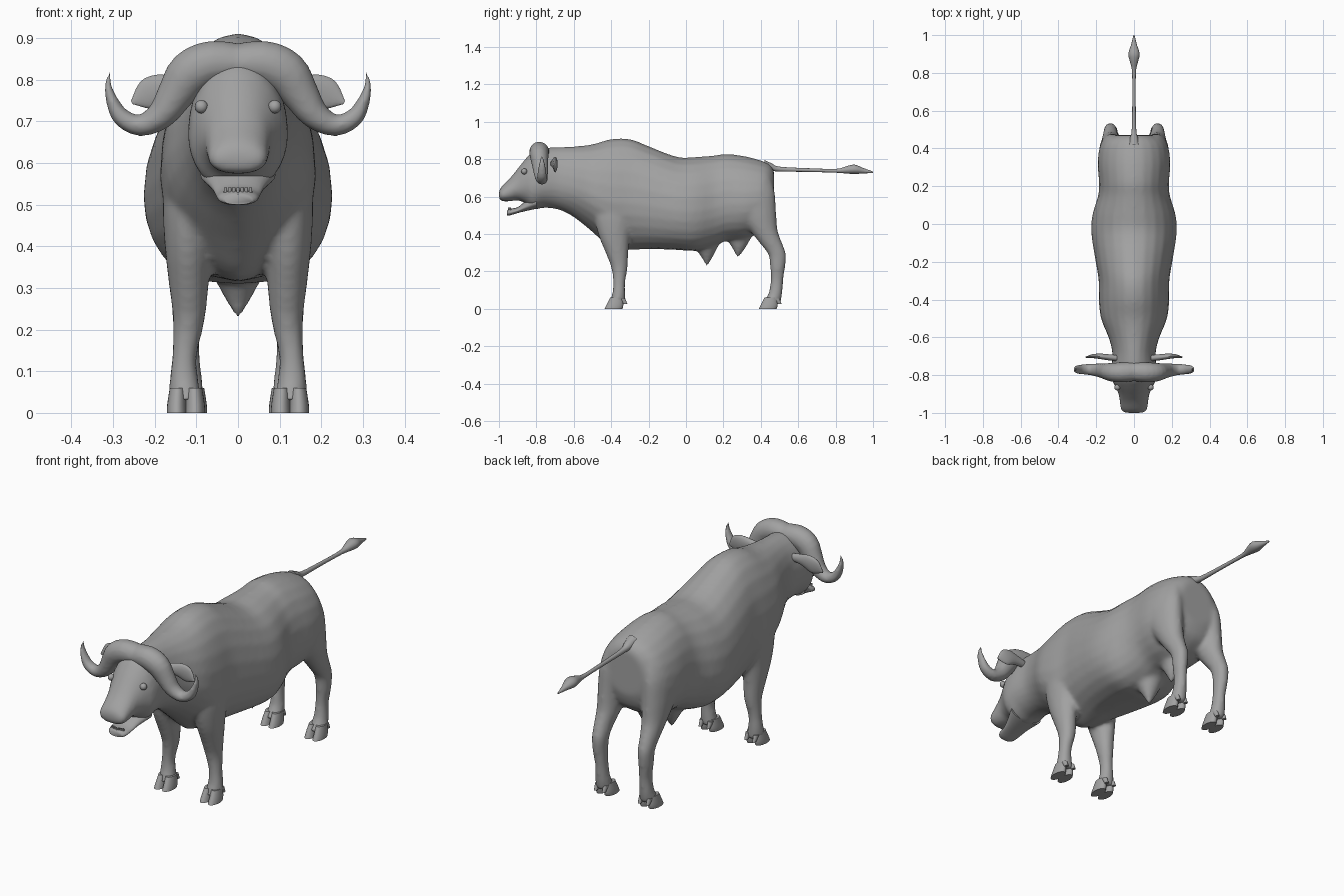
import bpy, bmesh, math
from mathutils import Vector

cube = bpy.data.objects.get("Cube")
if cube:
    bpy.data.objects.remove(cube, do_unlink=True)

grey = bpy.data.materials.new("hide grey")
grey.use_nodes = True
grey.diffuse_color = (0.36, 0.36, 0.36, 1)
grey.node_tree.nodes["Principled BSDF"].inputs["Base Color"].default_value = grey.diffuse_color

X, Y, Z = Vector((1, 0, 0)), Vector((0, 1, 0)), Vector((0, 0, 1))
SIDES = 24


def spline(rows, steps=3):
    """Smoothly interpolate rows of numbers."""
    out = []
    for i in range(len(rows) - 1):
        a, b, c, d = (rows[max(0, min(len(rows) - 1, i + k))] for k in (-1, 0, 1, 2))
        for s in range(steps):
            t = s / steps
            out.append([q + t * ((r - p) + t * ((2 * p - 5 * q + 4 * r - u) + t * (3 * (q - r) + u - p))) / 2
                        for p, q, r, u in zip(a, b, c, d)])
    return out + [list(rows[-1])]


def skin(bm, rings):
    """Bridge rings of points into a closed tube."""
    loops = [[bm.verts.new(p) for p in ring] for ring in rings]
    for a, b in zip(loops, loops[1:]):
        n = len(a)
        for i in range(n):
            bm.faces.new((a[i], a[(i + 1) % n], b[(i + 1) % n], b[i]))
    bm.faces.new(loops[0])
    bm.faces.new(loops[-1])


def ellipse(centre, u, v, n=SIDES):
    angles = [math.tau * i / n for i in range(n)]
    return [Vector(centre) + u * math.cos(a) + v * math.sin(a) for a in angles]


def trunk(bm, rows):
    """Loft along y from rows of y, bottom, top, half width, underside sharpness."""
    rings = []
    for y, low, high, wide, sharp in spline(rows):
        mid = low + 0.42 * (high - low)
        ring = []
        for i in range(SIDES):
            a = math.tau * i / SIDES
            c, s = math.cos(a), math.sin(a)
            if s < 0:
                c = math.copysign(abs(c) ** sharp, c)
            ring.append((wide * c, y, mid + s * (high - mid if s > 0 else mid - low)))
        rings.append(ring)
    skin(bm, rings)


def limb(bm, rows, side=1):
    """Upright loft from rows of x, z, front y, back y, half width."""
    skin(bm, [ellipse((side * x, (f + b) / 2, z), X * w, Y * (b - f) / 2)
              for x, z, f, b, w in spline(rows)])


def branch(bm, rows, side=1):
    """Loft along a path in the xz plane from rows of x, y, z, depth, thickness."""
    rows = spline(rows)
    pts = [Vector((side * r[0], r[1], r[2])) for r in rows]
    rings = []
    for i, r in enumerate(rows):
        along = (pts[min(i + 1, len(pts) - 1)] - pts[max(i - 1, 0)]).normalized()
        rings.append(ellipse(pts[i], Y * r[3], along.cross(Y).normalized() * r[4], 16))
    skin(bm, rings)


def make(name, bm, voxel=0):
    bmesh.ops.recalc_face_normals(bm, faces=bm.faces)
    mesh = bpy.data.meshes.new(name)
    bm.to_mesh(mesh)
    bm.free()
    mesh.materials.append(grey)
    obj = bpy.data.objects.new(name, mesh)
    bpy.context.collection.objects.link(obj)
    if voxel:
        remesh = obj.modifiers.new("blend", "REMESH")
        remesh.mode = "VOXEL"
        remesh.voxel_size = voxel
        remesh.use_smooth_shade = True
        soft = obj.modifiers.new("soften", "SMOOTH")
        soft.factor, soft.iterations = 0.5, 6
    bpy.ops.object.select_all(action="DESELECT")
    bpy.context.view_layer.objects.active = obj
    obj.select_set(True)
    bpy.ops.object.shade_smooth_by_angle(angle=math.radians(50))
    return obj


# Body: head, neck, barrel and legs blended into one skin
bm = bmesh.new()
trunk(bm, [
    (-1.0, .59, .63, .05, .8), (-.985, .575, .655, .07, .8), (-.94, .575, .70, .076, .8),
    (-.9, .58, .75, .082, .8), (-.86, .565, .80, .1, .8), (-.82, .53, .84, .118, .9),
    (-.76, .54, .86, .12, 1), (-.68, .53, .865, .115, 1), (-.6, .49, .868, .135, 1.2),
    (-.5, .41, .88, .175, 1.3), (-.4, .325, .908, .187, 1.4), (-.3, .315, .908, .187, 1.1),
    (-.2, .32, .87, .203, .8), (-.05, .315, .813, .226, .7), (.05, .31, .812, .22, .7),
    (.15, .335, .82, .19, .8), (.22, .365, .828, .185, .8), (.32, .375, .815, .193, .9),
    (.41, .42, .79, .18, .9), (.45, .46, .77, .145, .9), (.47, .52, .74, .1, 1)])
for side in (1, -1):
    # Foreleg
    limb(bm, [(.125, .03, -.41, -.325, .04), (.13, .08, -.395, -.325, .035), (.128, .14, -.39, -.325, .03),
              (.118, .22, -.4, -.312, .038), (.118, .3, -.43, -.308, .047), (.12, .4, -.47, -.3, .056),
              (.12, .52, -.49, -.28, .06), (.11, .65, -.45, -.3, .05)], side)
    # Hind leg
    limb(bm, [(.12, .03, .405, .505, .04), (.12, .08, .44, .515, .034), (.12, .15, .452, .52, .028),
              (.125, .22, .45, .53, .032), (.125, .29, .44, .535, .036), (.125, .35, .395, .515, .042),
              (.122, .42, .34, .49, .054), (.12, .52, .26, .482, .066), (.115, .62, .24, .475, .066),
              (.1, .7, .28, .455, .05)], side)
# Belly points
limb(bm, [(0, .225, .108, .114, .004), (0, .28, .08, .145, .035), (0, .35, .03, .18, .07)])
limb(bm, [(0, .275, .27, .28, .005), (0, .32, .25, .315, .03), (0, .4, .2, .36, .06)])
make("body", bm, 0.011)

# Horns with the broad boss over the brow
bm = bmesh.new()
for side in (1, -1):
    branch(bm, [(-.02, -.78, .835, .05, .048), (.06, -.785, .84, .053, .054), (.115, -.785, .815, .05, .055),
                (.15, -.78, .765, .043, .045), (.185, -.775, .715, .037, .035), (.235, -.77, .69, .03, .026),
                (.282, -.77, .712, .026, .022), (.306, -.77, .76, .02, .013), (.312, -.77, .795, .012, .007),
                (.303, -.77, .825, .002, .002)], side)
make("horns", bm, 0.007)

for side, label in ((1, "left"), (-1, "right")):
    # Ear, hollowed toward the front
    bm = bmesh.new()
    branch(bm, [(.09, -.71, .775, .016, .018), (.14, -.705, .778, .016, .026), (.185, -.7, .775, .014, .038),
                (.22, -.7, .762, .01, .036), (.255, -.705, .745, .003, .004)], side)
    make(label + "_ear", bm)

    # Eye
    bm = bmesh.new()
    bmesh.ops.create_uvsphere(bm, u_segments=16, v_segments=10, radius=.016)
    bmesh.ops.translate(bm, verts=bm.verts, vec=(side * .088, -.865, .735))
    make(label + "_eye", bm)

    # Cloven hooves with dew claws behind
    for part, x, y in (("front", .125, -.435), ("hind", .12, .39)):
        bm = bmesh.new()
        for toe in (-.022, .022):
            limb(bm, [(x + toe, 0, y, y + .095, .024), (x + toe, .02, y + .01, y + .1, .023),
                      (x + toe * .9, .06, y + .03, y + .098, .019)], side)
            limb(bm, [(x + toe, .025, y + .1, y + .122, .008), (x + toe, .055, y + .075, y + .11, .012)], side)
        make(label + "_" + part + "_hoof", bm)

# Lower jaw, hanging open
bm = bmesh.new()
trunk(bm, [(-.956, .5, .525, .034, .8), (-.94, .5, .535, .048, .8), (-.9, .512, .543, .054, .8),
           (-.86, .522, .575, .065, .8), (-.8, .535, .62, .09, .9)])
make("lower_jaw", bm)

# Row of lower teeth
bm = bmesh.new()
for i in range(-3, 4):
    x = i * .01
    limb(bm, [(x, .52, -.95 + abs(x) * .3, -.94 + abs(x) * .3, .0045),
              (x, .541, -.952 + abs(x) * .3, -.945 + abs(x) * .3, .004)])
make("teeth", bm)

# Tail with its tuft, stretched out behind
bm = bmesh.new()
rows = [(.42, .765, .03, .03), (.46, .757, .02, .02), (.5, .747, .012, .013), (.65, .742, .009, .01),
        (.8, .738, .01, .01), (.85, .742, .019, .018), (.9, .746, .03, .025), (.95, .738, .015, .014),
        (1.0, .73, .003, .004)]
skin(bm, [ellipse((0, y, z), X * w, Z * h, 16) for y, z, w, h in spline(rows)])
make("tail", bm)
